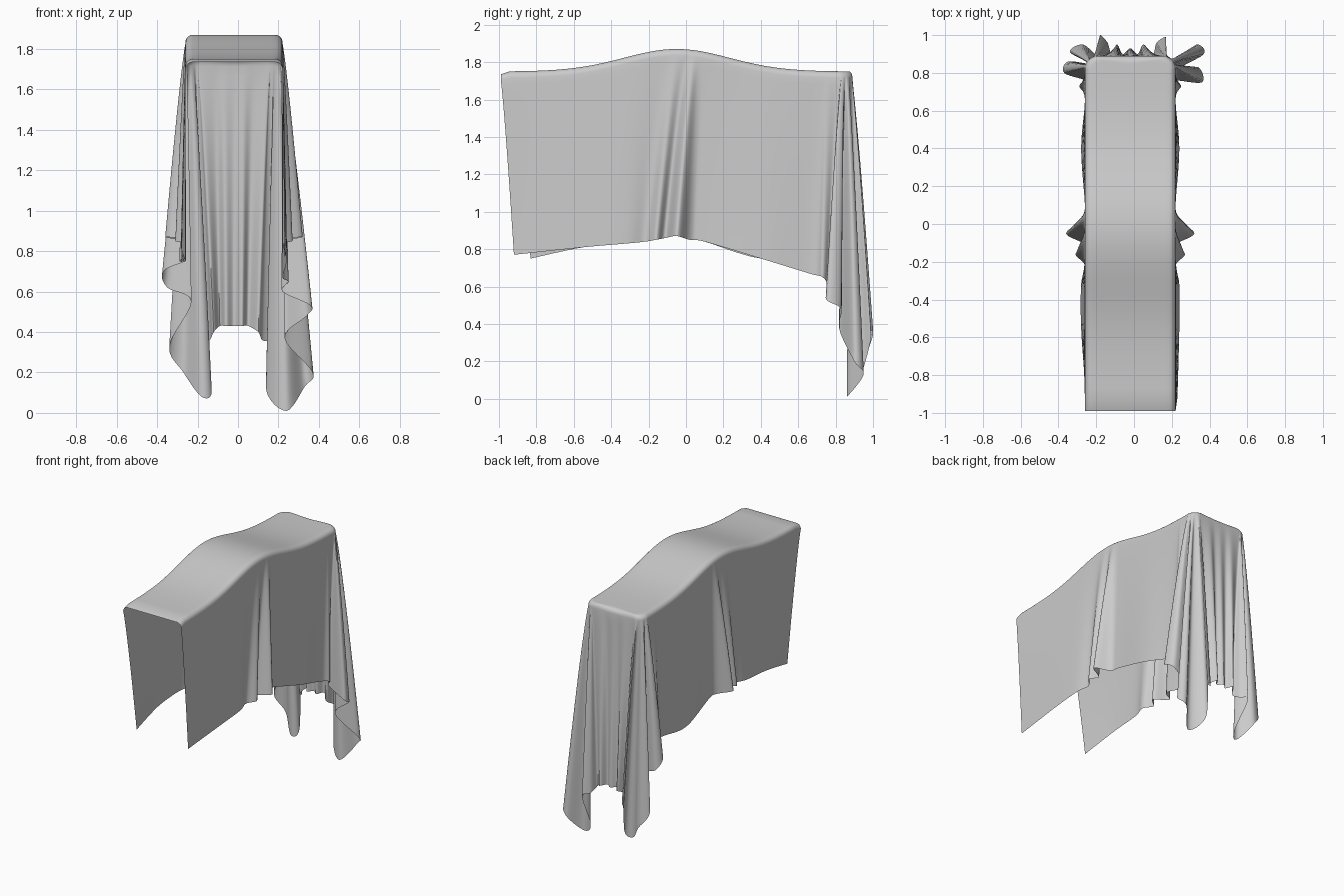
import bpy
import bmesh
from math import sin, cos, pi, exp
from mathutils import Vector

default_cube = bpy.data.objects.get("Cube")
if default_cube:
    bpy.data.objects.remove(default_cube, do_unlink=True)

CENTRE = -.02        # spine of the draped shape
HALF_WIDTH = .24
BACK = .89
SPINE_END = .78
CORNER = .07         # plan radius of the back corners
ROLL = .035          # rounding where the top turns down
STEPS = 6            # spline samples between control points


def top_height(y):
    """Long flat top with a soft hump, rolling down slightly at the open end."""
    roll = max(0, -.94 - y)
    return 1.75 + .12 * exp(-((y + .05) / .4) ** 2) - 6 * roll ** 2


def mirrored(points):
    return [(2 * CENTRE - x, y, z) for x, y, z in points]


def spline(points, steps):
    """Smooth curve through points of any dimension."""
    padded = [points[0]] + points + [points[-1]]
    result = []
    for a, b, c, d in zip(padded, padded[1:], padded[2:], padded[3:]):
        for k in range(steps):
            t = k / steps
            result.append([
                q + t / 2 * (r - p + t * (2*p - 5*q + 4*r - s + t * (3*q - p - 3*r + s)))
                for p, q, r, s in zip(a, b, c, d)])
    result.append(points[-1])
    return result


# Hem of the long sides, with the gathered fold near the middle
side_rim_y = [-.99, -.55, -.28, -.12, -.05, 0, .04, .08, .15, .42, .7, .76]
side_right = [
    (.23, -.92, .77), (.24, -.55, .81), (.24, -.32, .83), (.22, -.22, .84),
    (.27, -.16, .85), (.22, -.11, .86), (.32, -.05, .87), (.23, .02, .85),
    (.22, .1, .84), (.24, .4, .75), (.22, .66, .67), (.25, .73, .65)]
side_left = mirrored(side_right)
side_left[0] = (-.26, -.83, .75)
side_left[-2:] = [(-.26, .66, .77), (-.29, .73, .75)]

# Hem of the hanging back corners
corner_right = [
    (.22, .76, .6), (.36, .75, .53), (.34, .83, .48), (.23, .82, .37),
    (.37, .9, .2), (.33, .95, .13), (.24, .86, .01), (.14, .93, .11),
    (.17, .99, .33), (.12, .96, .36), (.1, .9, .4)]
corner_left = [
    (-.26, .76, .75), (-.37, .8, .7), (-.35, .86, .62), (-.23, .85, .55),
    (-.34, .91, .33), (-.27, .95, .2), (-.18, .88, .08), (-.13, .91, .11),
    (-.18, 1, .34), (-.14, .96, .36), (-.12, .9, .4)]

# Hem of the back panel
back_right = [(.05, .95, .43), (.02, .9, .43)]
back_middle = (CENTRE, .93, .43)


def rim_points(sign):
    """Plan positions on the rim that the hem points hang from."""
    rim = [(HALF_WIDTH, y) for y in side_rim_y]
    count = len(corner_right)
    for k in range(count):
        angle = pi / 2 * k / (count - 1)
        rim.append((HALF_WIDTH - CORNER + CORNER * cos(angle),
                    BACK - CORNER + CORNER * sin(angle)))
    rim += [(.1, BACK), (.05, BACK)]
    return [(CENTRE + sign * x, y) for x, y in rim]


def strand_controls(sign, side, corner, back):
    return [r + h for r, h in zip(rim_points(sign), side + corner + back)]


right_half = strand_controls(1, side_right, corner_right, back_right)
left_half = strand_controls(-1, side_left, corner_left, mirrored(back_right))
middle = (CENTRE, BACK) + back_middle
strands = spline(right_half + [middle] + left_half[::-1], STEPS)


def strand(rim_x, rim_y, hem_x, hem_y, hem_z):
    """One line of cloth from the spine, over the rim and down to the hem."""
    spine = Vector((CENTRE, min(rim_y, SPINE_END)))
    rim = Vector((rim_x, rim_y))
    outward = (rim - spine).normalized()
    inner = rim - outward * ROLL
    line = []
    for k in range(8):
        p = spine.lerp(inner, k / 8)
        line.append((p.x, p.y, top_height(p.y)))
    edge = top_height(rim_y)
    for k in range(5):
        angle = pi / 2 * k / 5
        p = inner + outward * ROLL * sin(angle)
        line.append((p.x, p.y, edge - ROLL * (1 - cos(angle))))
    hem = Vector((hem_x, hem_y))
    start = edge - ROLL
    rows = 28
    for k in range(rows + 1):
        v = k / rows
        p = rim.lerp(hem, v ** .85)
        line.append((p.x, p.y, start + (max(hem_z, 0) - start) * v))
    return line


# Cloth sheet
bm = bmesh.new()
grid = [[bm.verts.new(p) for p in strand(*s)] for s in strands]
for here, following in zip(grid, grid[1:]):
    for r in range(len(here) - 1):
        bm.faces.new((here[r], here[r + 1], following[r + 1], following[r]))
bmesh.ops.remove_doubles(bm, verts=bm.verts[:], dist=.0005)
mesh = bpy.data.meshes.new("draped_cloth")
bm.to_mesh(mesh)
bm.free()
cloth = bpy.data.objects.new("draped_cloth", mesh)
bpy.context.collection.objects.link(cloth)

# Plain grey fabric
colour = (.6, .6, .6, 1)
fabric = bpy.data.materials.new("grey_fabric")
fabric.use_nodes = True
fabric.diffuse_color = colour
fabric.node_tree.nodes["Principled BSDF"].inputs["Base Color"].default_value = colour
mesh.materials.append(fabric)

bpy.ops.object.select_all(action='DESELECT')
cloth.select_set(True)
bpy.context.view_layer.objects.active = cloth
bpy.ops.object.shade_smooth_by_angle(angle=pi / 3)
